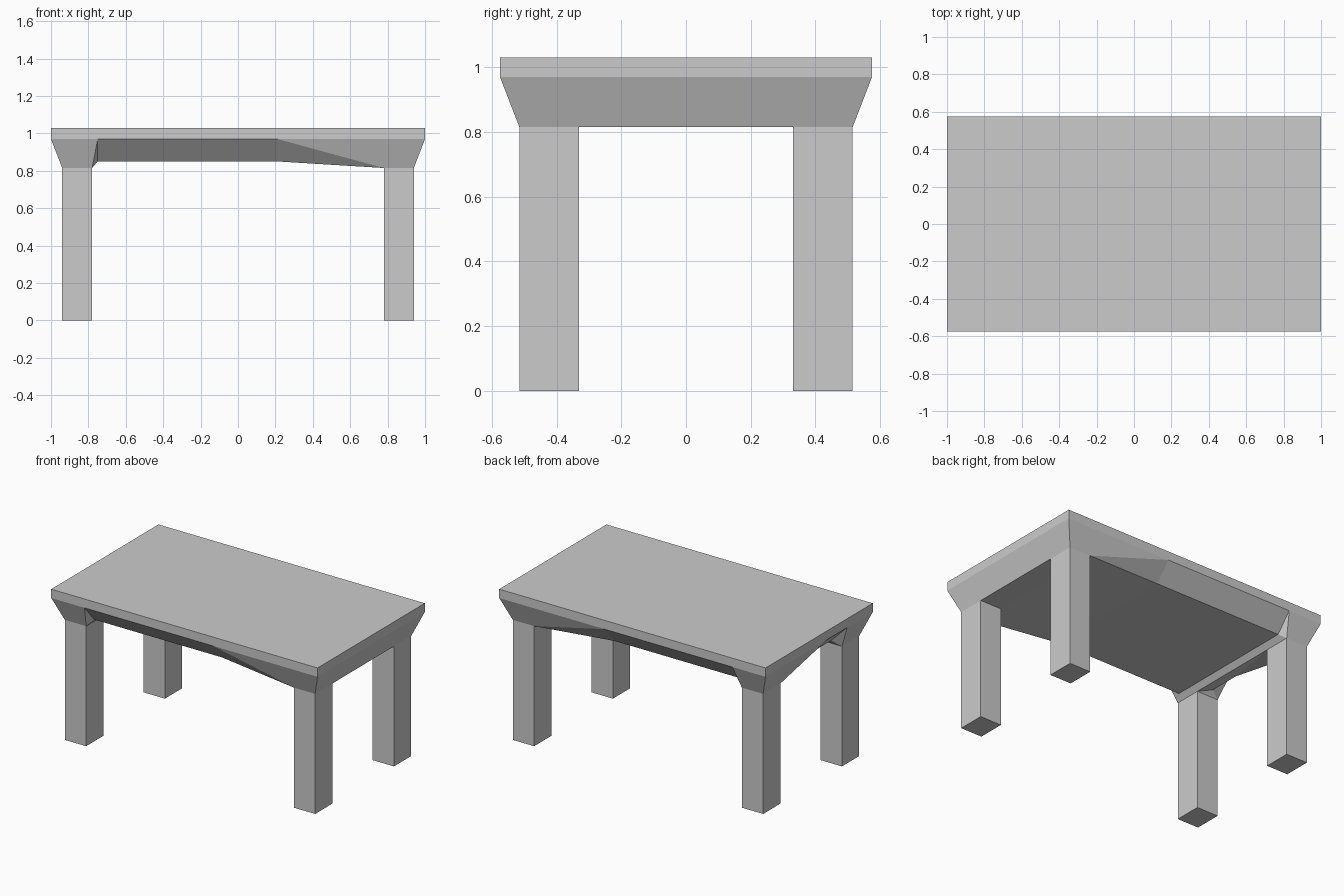
import bpy
import bmesh

default = bpy.data.objects.get("Cube")
if default:
    bpy.data.objects.remove(default, do_unlink=True)

grey = bpy.data.materials.new("plain grey")
grey.use_nodes = True
colour = (0.6, 0.6, 0.6, 1)
grey.diffuse_color = colour
grey.node_tree.nodes["Principled BSDF"].inputs["Base Color"].default_value = colour

# Main dimensions
TOP, RIM, LOW, RECESS = 1.03, 0.97, 0.815, 0.85
EDGE_X, EDGE_Y = 1.0, 0.575          # tabletop outline
FOOT_X, FOOT_Y = 0.94, 0.515         # outer leg faces
IN_X, IN_Y = 0.78, 0.33              # inner leg faces


def make_object(name, bm):
    bmesh.ops.recalc_face_normals(bm, faces=bm.faces)
    mesh = bpy.data.meshes.new(name)
    bm.to_mesh(mesh)
    bm.free()
    mesh.materials.append(grey)
    obj = bpy.data.objects.new(name, mesh)
    bpy.context.collection.objects.link(obj)
    return obj


def box(name, low, high):
    bm = bmesh.new()
    bmesh.ops.create_cube(bm, size=1)
    for v in bm.verts:
        v.co = [h if c > 0 else l for c, l, h in zip(v.co, low, high)]
    return make_object(name, bm)


# Tabletop slab
box("tabletop", (-EDGE_X, -EDGE_Y, RIM), (EDGE_X, EDGE_Y, TOP))

# Four square-cut legs
for end, sx in (("left", 1), ("right", -1)):
    for side, sy in (("front", -1), ("back", 1)):
        xs = sorted((sx * IN_X, sx * FOOT_X))
        ys = sorted((sy * IN_Y, sy * FOOT_Y))
        box(f"{side}_{end}_leg", (xs[0], ys[0], 0), (xs[1], ys[1], LOW))

# Tapered apron with carved recesses
bm = bmesh.new()


def face(*points):
    bm.faces.new([bm.verts.new(p) for p in points])


def long_side(s):
    """Points along one long side of the apron."""
    y, f, b = s * EDGE_Y, s * FOOT_Y, s * 0.47
    return dict(
        corner_r=(-EDGE_X, y, RIM), corner_l=(EDGE_X, y, RIM),
        rim_r=(-0.75, y, RIM), rim_l=(0.21, y, RIM),
        in_r=(-0.75, b, RECESS), in_l=(0.21, b, RECESS),
        leg_r=(-IN_X, f, LOW), leg_l=(IN_X, f, LOW),
        foot_r=(-FOOT_X, f, LOW), foot_l=(FOOT_X, f, LOW),
        inner=(-IN_X, s * IN_Y, LOW), outer=(-FOOT_X, s * IN_Y, LOW))


front, back = long_side(-1), long_side(1)
for p in (front, back):
    face(p["corner_r"], p["rim_r"], p["leg_r"], p["foot_r"])
    face(p["corner_l"], p["foot_l"], p["leg_l"], p["rim_l"])
    face(p["rim_r"], p["rim_l"], p["in_l"], p["in_r"])
    face(p["rim_l"], p["leg_l"], p["in_l"])
    face(p["rim_r"], p["in_r"], p["leg_r"])
    face(p["leg_r"], p["foot_r"], p["outer"], p["inner"])

# Underside panels and the plain end
for a, b in (("in_r", "in_l"), ("in_l", "leg_l"), ("leg_l", "foot_l"), ("foot_l", "corner_l")):
    face(front[a], front[b], back[b], back[a])
face(front["in_r"], back["in_r"], back["leg_r"], back["inner"], front["inner"], front["leg_r"])

# Carved end
rim_b, rim_f = (-EDGE_X, -0.09, RIM), (-EDGE_X, -0.30, RIM)
in_b, in_f = (-0.88, -0.09, RECESS), (-0.88, -0.30, RECESS)
for p, rim, inn in ((back, rim_b, in_b), (front, rim_f, in_f)):
    face(p["corner_r"], p["foot_r"], p["outer"], rim)
    face(rim, p["outer"], inn)
    face(p["inner"], p["outer"], inn)
face(rim_b, rim_f, in_f, in_b)
face(back["inner"], in_b, in_f, front["inner"])

# Closed cap beneath the slab
face(front["corner_r"], front["rim_r"], front["rim_l"], front["corner_l"],
     back["corner_l"], back["rim_l"], back["rim_r"], back["corner_r"], rim_b, rim_f)
bmesh.ops.remove_doubles(bm, verts=bm.verts, dist=0.0001)
make_object("apron", bm)
